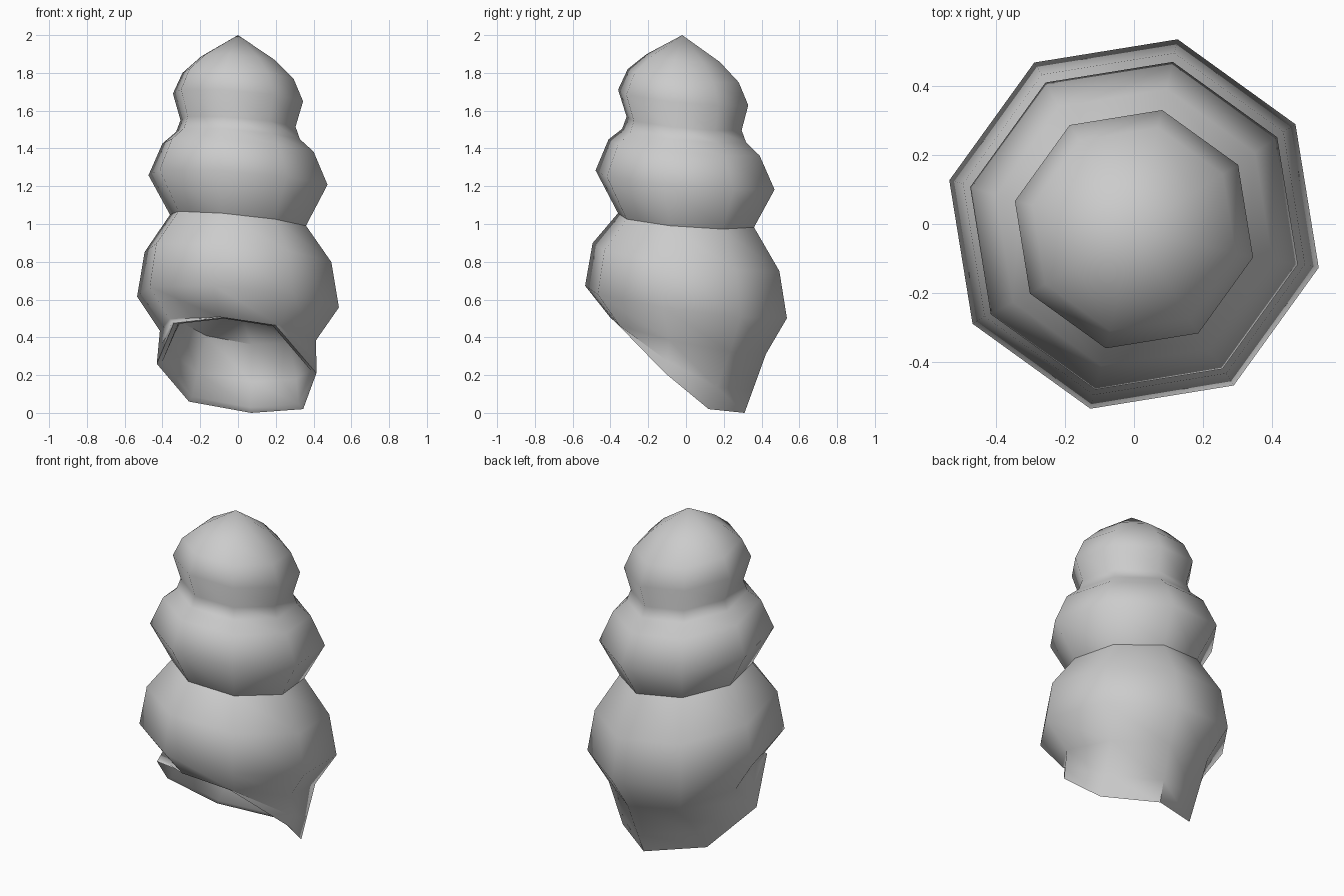
import bpy, bmesh, math
from mathutils import Vector

if "Cube" in bpy.data.objects:
    bpy.data.objects.remove(bpy.data.objects["Cube"])

SIDES = 8
ANGLES = [math.radians(31.7 + 45 * k) for k in range(SIDES)]


def tilted_ring(r, z, a, b, cy):
    """Octagon lying in a plane that slopes by a along x and b along y."""
    pts = []
    for t in ANGLES:
        x, y = r * math.cos(t), r * math.sin(t)
        pts.append(Vector((x, y + cy, z + a * x + b * y)))
    return pts


# whorl profile from the top down: radius, height, x slope, y slope, y centre
profile = [
    (0.200, 1.878, -0.07, -0.09, -0.015),
    (0.302, 1.785, -0.075, -0.10, -0.015),
    (0.354, 1.670, -0.083, -0.10, -0.015),
    (0.313, 1.532, -0.08, -0.10, -0.01),
    (0.337, 1.468, -0.08, -0.09, -0.01),
    (0.411, 1.405, -0.075, -0.09, -0.01),
    (0.487, 1.233, -0.074, -0.09, -0.005),
    (0.370, 1.020, -0.10, -0.08, 0.0),
    (0.508, 0.825, -0.085, -0.13, 0.0),
    (0.549, 0.587, -0.087, -0.14, 0.0),
]
rings = [tilted_ring(*p) for p in profile]

# lower body and slanted lip of the opening
neck = tilted_ring(0.425, 0.410, -0.11, -0.21, 0.01)
lip = [Vector(p) for p in (
    (0.345, 0.12, 0.02), (0.07, 0.31, 0.0), (-0.26, 0.17, 0.06),
    (-0.43, -0.07, 0.26), (-0.34, -0.30, 0.475), (-0.08, -0.375, 0.505),
    (0.20, -0.355, 0.462), (0.415, -0.11, 0.21))]
centre = sum(lip, Vector()) / SIDES
mid = [n.lerp(p, 0.62) for n, p in zip(neck, lip)]
rings += [neck, mid, lip]

# hollow inside the opening
rings.append([centre + (p - centre) * 0.93 + Vector((0, 0.005, 0.012)) for p in lip])
rings.append([m * 0.88 + Vector((0, 0.01, 0.06)) for m in mid])
rings.append([Vector((n.x * 0.75, n.y * 0.75, n.z + 0.05)) for n in neck])

bm = bmesh.new()
loops = [[bm.verts.new(p) for p in ring] for ring in rings]
apex = bm.verts.new((0, -0.02, 2.0))
inner = bm.verts.new((0, 0.03, 0.56))
for k in range(SIDES):
    j = (k + 1) % SIDES
    bm.faces.new((apex, loops[0][k], loops[0][j]))
    for up, low in zip(loops, loops[1:]):
        bm.faces.new((up[k], low[k], low[j], up[j]))
    bm.faces.new((inner, loops[-1][j], loops[-1][k]))
bmesh.ops.recalc_face_normals(bm, faces=bm.faces[:])

mesh = bpy.data.meshes.new("spiral_shell")
bm.to_mesh(mesh)
bm.free()
shell = bpy.data.objects.new("spiral_shell", mesh)
bpy.context.collection.objects.link(shell)
bpy.context.view_layer.objects.active = shell
shell.select_set(True)
bpy.ops.object.shade_smooth_by_angle(angle=math.radians(56))
